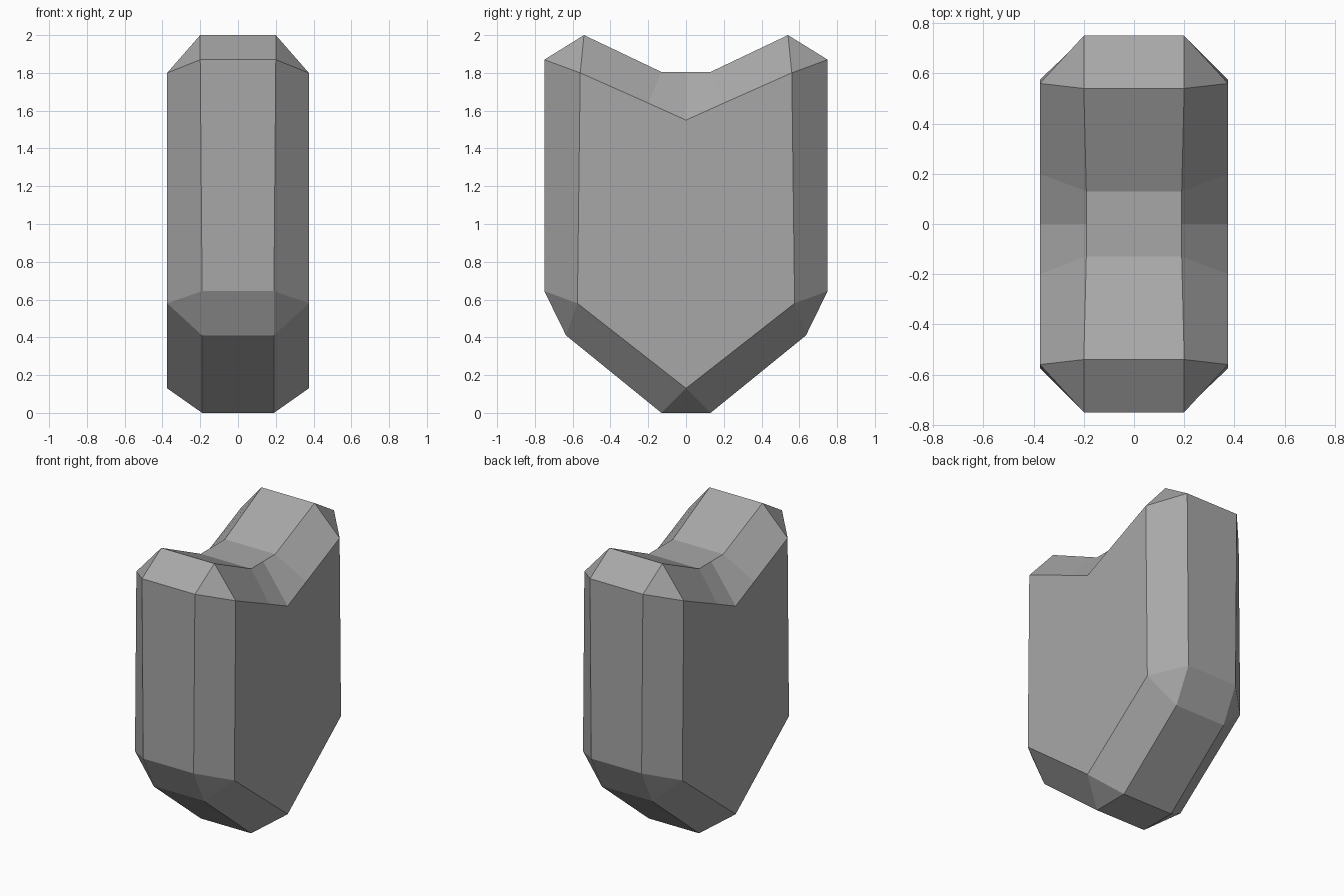
import bpy
import bmesh

default = bpy.data.objects.get("Cube")
if default:
    bpy.data.objects.remove(default, do_unlink=True)

# Grey stone material
stone = bpy.data.materials.new("grey stone")
stone.use_nodes = True
colour = (0.39, 0.39, 0.39, 1)
stone.diffuse_color = colour
stone.node_tree.nodes["Principled BSDF"].inputs["Base Color"].default_value = colour

HALF_WIDTH = 0.375
# Half profile, bottom to notch: rim (x, y, z) and matching side-face corner (y, z)
PROFILE = [
    ((0.19, 0.13, 0.0), (0.0, 0.13)),
    ((0.19, 0.635, 0.41), (0.575, 0.58)),
    ((0.19, 0.75, 0.645), (0.575, 0.58)),
    ((0.2, 0.75, 1.87), (0.56, 1.8)),
    ((0.2, 0.54, 2.0), (0.56, 1.8)),
    ((0.19, 0.13, 1.805), (0.2, 1.64)),
    ((0.19, 0.0, 1.805), (0.0, 1.55)),
]


def full_loop(half):
    """Mirror a half outline front to back, sharing the notch centre."""
    return half + [(x, -y, z) for x, y, z in reversed(half[:-1])]


rim = full_loop([r for r, s in PROFILE])
side = full_loop([(HALF_WIDTH, y, z) for r, (y, z) in PROFILE])
flip = lambda loop: [(-x, y, z) for x, y, z in loop]

# Loft: side face, rim, rim, side face
bm = bmesh.new()
rings = [[bm.verts.new(p) for p in loop]
         for loop in (side, rim, flip(rim), flip(side))]
count = len(rim)
for a, b in zip(rings, rings[1:]):
    for i in range(count):
        j = (i + 1) % count
        bm.faces.new((a[i], a[j], b[j], b[i]))
bm.faces.new(rings[0])
bm.faces.new(rings[-1])

# Merge the shared corners where bevels run to a point
bmesh.ops.remove_doubles(bm, verts=bm.verts, dist=0.0005)
bmesh.ops.recalc_face_normals(bm, faces=bm.faces)

mesh = bpy.data.meshes.new("notched_block")
bm.to_mesh(mesh)
bm.free()
mesh.materials.append(stone)
block = bpy.data.objects.new("notched_block", mesh)
bpy.context.collection.objects.link(block)
